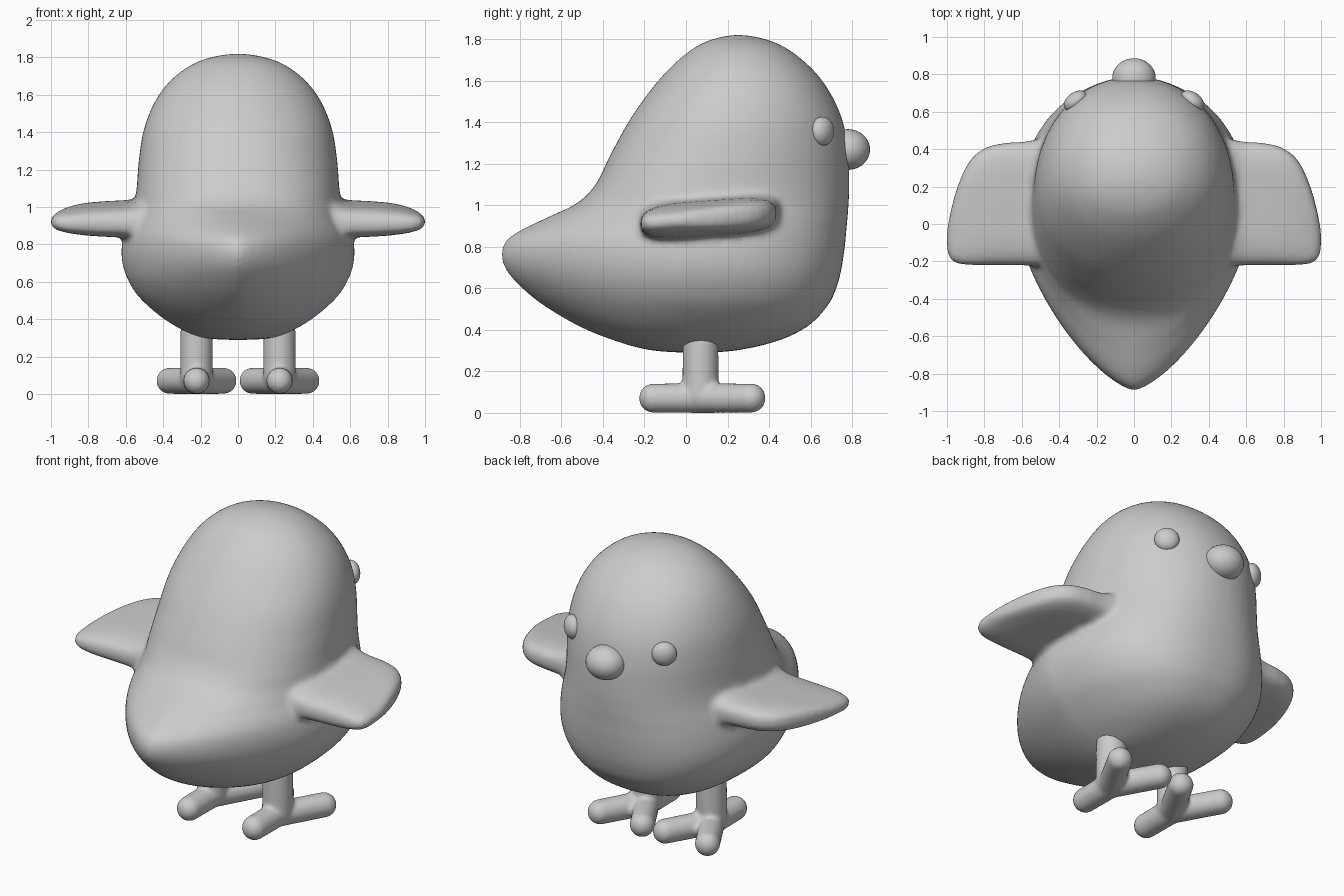
import bpy, bmesh, math
from mathutils import Vector, Matrix

if "Cube" in bpy.data.objects:
    bpy.data.objects.remove(bpy.data.objects["Cube"])

grey = bpy.data.materials.new("soft grey")
grey.diffuse_color = (0.6, 0.6, 0.6, 1)
grey.use_nodes = True
grey.node_tree.nodes["Principled BSDF"].inputs["Base Color"].default_value = grey.diffuse_color


def finish(bm, name, voxel=0, smooth=0):
    bmesh.ops.recalc_face_normals(bm, faces=bm.faces)
    me = bpy.data.meshes.new(name)
    bm.to_mesh(me)
    bm.free()
    me.materials.append(grey)
    me.shade_smooth()
    ob = bpy.data.objects.new(name, me)
    bpy.context.collection.objects.link(ob)
    if voxel:  # fuse overlapping volumes and soften the joints
        m = ob.modifiers.new("fuse", 'REMESH')
        m.mode, m.voxel_size, m.use_smooth_shade = 'VOXEL', voxel, True
        s = ob.modifiers.new("soften", 'SMOOTH')
        s.factor, s.iterations = 0.5, smooth
    return ob


def spline(rows, steps):
    """Catmull-Rom through rows; first and last rows are only guides."""
    out = []
    for i in range(1, len(rows) - 2):
        for k in range(steps):
            t = k / steps
            out.append([0.5 * (2 * b + (c - a) * t + (2 * a - 5 * b + 4 * c - d) * t * t
                               + (3 * b - a - 3 * c + d) * t ** 3)
                        for a, b, c, d in zip(*rows[i - 1:i + 3])])
    return out + [list(rows[-2])]


def spow(v, p):
    return math.copysign(abs(v) ** p, v)


def loft(bm, rings):
    loops = [[bm.verts.new(p) for p in r] for r in rings]
    n = len(loops[0])
    for a, b in zip(loops, loops[1:]):
        for i in range(n):
            bm.faces.new((a[i], a[(i + 1) % n], b[(i + 1) % n], b[i]))
    bm.faces.new(loops[0][::-1])
    bm.faces.new(loops[-1])


# Body levels: z, half width, widest y, front y, tail y, tail roundness
levels = [
    (0.29, 0.00, 0.05, 0.05, 0.05, 2.0),
    (0.302, 0.19, 0.04, 0.25, -0.17, 1.9),
    (0.35, 0.31, 0.03, 0.45, -0.35, 1.8),
    (0.42, 0.42, 0.02, 0.59, -0.52, 1.7),
    (0.52, 0.53, 0.01, 0.685, -0.69, 1.55),
    (0.61, 0.588, 0.00, 0.727, -0.80, 1.48),
    (0.69, 0.616, 0.00, 0.748, -0.868, 1.44),
    (0.765, 0.623, 0.00, 0.76, -0.89, 1.43),
    (0.83, 0.616, 0.01, 0.768, -0.866, 1.46),
    (0.88, 0.604, 0.03, 0.772, -0.795, 1.52),
    (0.94, 0.583, 0.06, 0.778, -0.67, 1.65),
    (1.01, 0.558, 0.09, 0.783, -0.525, 1.95),
    (1.10, 0.542, 0.12, 0.786, -0.435, 2.2),
    (1.25, 0.53, 0.17, 0.782, -0.36, 2.15),
    (1.42, 0.502, 0.21, 0.75, -0.265, 2.1),
    (1.58, 0.435, 0.24, 0.67, -0.15, 2.0),
    (1.70, 0.335, 0.25, 0.56, -0.035, 2.0),
    (1.785, 0.195, 0.25, 0.425, 0.09, 2.0),
    (1.82, 0.00, 0.25, 0.25, 0.25, 2.0)]


def past_pole(r):
    z, w, c, f, b, p = r
    return (z, -w, c, 2 * c - f, 2 * c - b, p)


bm = bmesh.new()
rings = []
for z, w, yc, yf, yb, p in spline([past_pole(levels[1])] + levels + [past_pole(levels[-2])], 5):
    w = max(w, 0.002)
    pf = 2.08 + 0.3 * min(1, max(0, (1.2 - z) / 0.6))  # fuller chest low down
    ring = []
    for i in range(96):
        t = 2 * math.pi * i / 96
        c, s = math.cos(t), math.sin(t)
        e = 2 / (pf if s > 0 else p)
        ring.append((w * spow(c, e), yc + (yf - yc if s > 0 else yc - yb) * spow(s, e), z))
    rings.append(ring)
loft(bm, rings)

# Wing stations: x, rear y, front y, half thickness
stations = [(0.35, -0.23, 0.46, 0.13), (0.46, -0.23, 0.46, 0.13), (0.53, -0.225, 0.45, 0.108),
            (0.59, -0.222, 0.44, 0.091), (0.70, -0.22, 0.432, 0.085), (0.80, -0.22, 0.405, 0.078),
            (0.88, -0.22, 0.335, 0.067), (0.94, -0.212, 0.21, 0.053), (0.98, -0.19, 0.07, 0.036),
            (1.00, -0.14, -0.03, 0.014), (1.005, -0.10, -0.07, 0.003)]
for side in (-1, 1):
    rings = []
    for x, y0, y1, h in spline([stations[0]] + stations + [stations[-1]], 4):
        ring = []
        ym, r = (y0 + y1) / 2, (y1 - y0) / 2
        for i in range(40):
            t = 2 * math.pi * i / 40
            y = ym + r * spow(math.cos(t), 0.5)
            zc = 0.936 + 0.075 * (y - 0.1)  # leading edge sits higher
            ring.append((side * x, y, zc + h * spow(math.sin(t), 0.68)))
        rings.append(ring)
    loft(bm, rings)
bmesh.ops.recalc_face_normals(bm, faces=bm.faces)
finish(bm, "body_with_wings", 0.016, 7)


def capsule(bm, a, b, r):
    a, b = Vector(a), Vector(b)
    d = b - a
    vs = bmesh.ops.create_uvsphere(bm, u_segments=24, v_segments=16, radius=r)['verts']
    for v in vs:
        if v.co.z > 1e-4:
            v.co.z += d.length
    rot = d.to_track_quat('Z', 'Y').to_matrix().to_4x4()
    bmesh.ops.transform(bm, matrix=Matrix.Translation(a) @ rot, verts=vs)


# Legs with one rear toe and two spread front toes
for side, label in ((-1, "left"), (1, "right")):
    bm = bmesh.new()
    x = 0.222 * side
    hub = (x, 0.06, 0.071)
    capsule(bm, (x, 0.07, 0.09), (x, 0.07, 0.33), 0.088)
    for dx, y in ((0, -0.155), (-0.143, 0.312), (0.143, 0.312)):
        capsule(bm, hub, (x + dx, y, 0.071), 0.072)
    finish(bm, label + "_leg_and_foot", 0.012, 8)


# Beak and eyes
def blob(name, loc, radii, turn=0):
    bm = bmesh.new()
    bmesh.ops.create_uvsphere(bm, u_segments=32, v_segments=20, radius=1,
                              matrix=Matrix.Translation(loc) @ Matrix.Rotation(turn, 4, 'Z')
                              @ Matrix.Diagonal((*radii, 1)))
    finish(bm, name)


blob("beak", (0, 0.78, 1.268), (0.116, 0.106, 0.098))
for side, label in ((-1, "left"), (1, "right")):
    blob(label + "_eye", (0.312 * side, 0.657, 1.356), (0.07, 0.047, 0.07), -0.65 * side)
